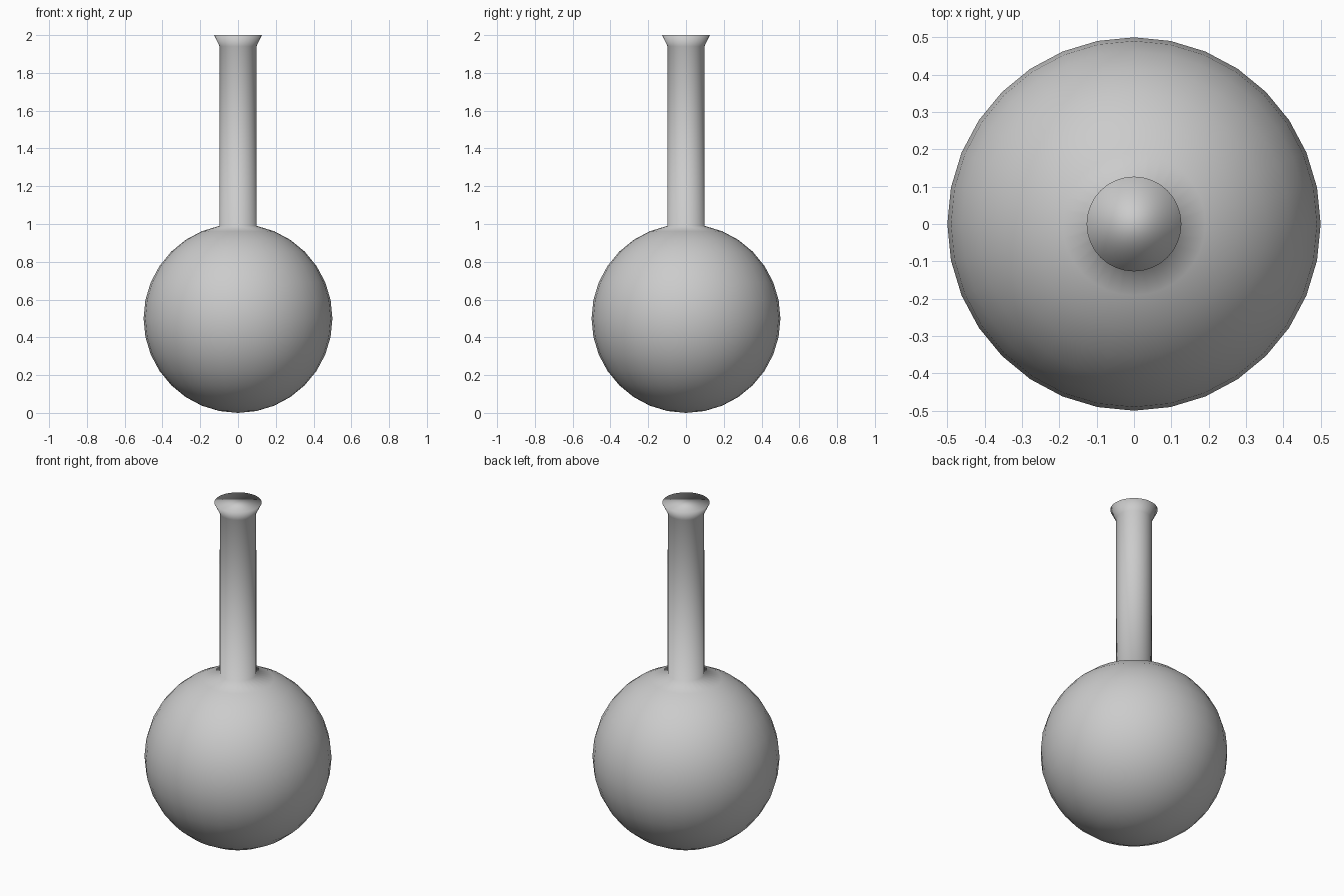
import bpy, bmesh
from mathutils import Vector

if "Cube" in bpy.data.objects:
    bpy.data.objects.remove(bpy.data.objects["Cube"])

bm = bmesh.new()

# Round body
bmesh.ops.create_uvsphere(bm, u_segments=32, v_segments=16, radius=0.5)
bmesh.ops.translate(bm, verts=bm.verts, vec=(0, 0, 0.5))

# Open the top so the neck can grow from the first ring
pole = max(bm.verts, key=lambda v: v.co.z)
bmesh.ops.delete(bm, geom=[pole], context='VERTS')
rim = [e for e in bm.edges if e.is_boundary]

# Straight neck, then flared lip
for radius, z in ((0.0975, 1.94), (0.127, 2.0)):
    geom = bmesh.ops.extrude_edge_only(bm, edges=rim)["geom"]
    for v in (g for g in geom if isinstance(g, bmesh.types.BMVert)):
        flat = Vector((v.co.x, v.co.y, 0)).normalized() * radius
        v.co = (flat.x, flat.y, z)
    rim = [g for g in geom if isinstance(g, bmesh.types.BMEdge)]

# Flat closed top
bmesh.ops.contextual_create(bm, geom=rim)
bmesh.ops.recalc_face_normals(bm, faces=bm.faces)
for f in bm.faces:
    f.smooth = True

mesh = bpy.data.meshes.new("round_flask")
bm.to_mesh(mesh)
bm.free()
flask = bpy.data.objects.new("round_flask", mesh)
bpy.context.collection.objects.link(flask)
